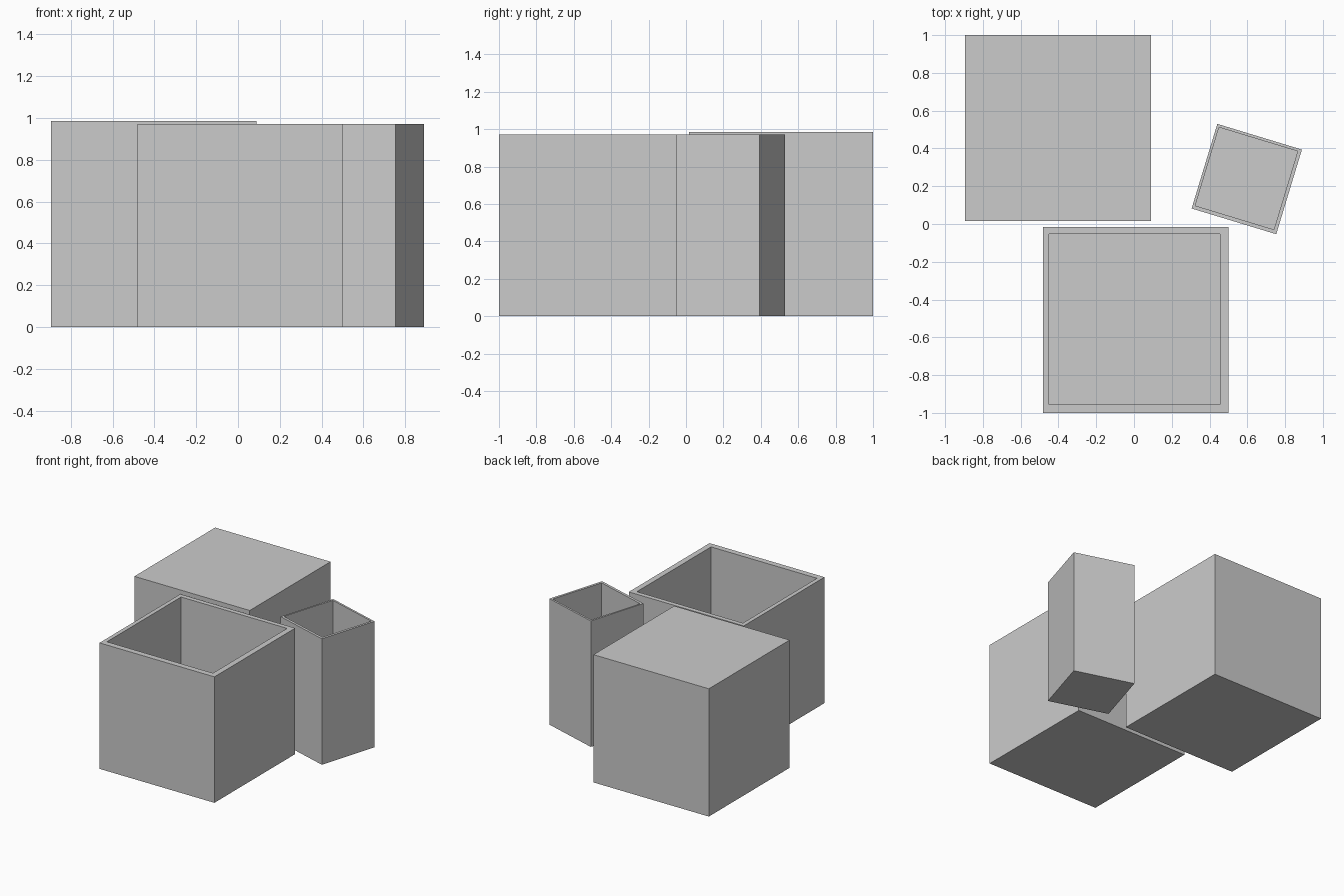
import bpy, bmesh, math
from mathutils import Matrix, Vector

if "Cube" in bpy.data.objects:
    bpy.data.objects.remove(bpy.data.objects["Cube"])


def make_box(name, center, size, angle=0.0, walls=None, floor=0.04):
    """Box standing on z = 0; walls = (left, right, front, back) hollows it from the top."""
    bm = bmesh.new()
    sx, sy, sz = size
    bmesh.ops.create_cube(bm, size=1.0, matrix=Matrix.Translation((0, 0, sz / 2))
                          @ Matrix.Diagonal((sx, sy, sz, 1)))
    if walls:
        left, right, front, back = walls
        bm.normal_update()
        top = max(bm.faces, key=lambda f: f.calc_center_median().z)
        # rim
        bmesh.ops.inset_region(bm, faces=[top], thickness=0.01)
        for v in top.verts:
            v.co.x = -sx / 2 + left if v.co.x < 0 else sx / 2 - right
            v.co.y = -sy / 2 + front if v.co.y < 0 else sy / 2 - back
        # cavity
        result = bmesh.ops.extrude_discrete_faces(bm, faces=[top])
        bmesh.ops.translate(bm, verts=result["faces"][0].verts[:],
                            vec=Vector((0, 0, floor - sz)))
    bmesh.ops.recalc_face_normals(bm, faces=bm.faces[:])
    mesh = bpy.data.meshes.new(name)
    bm.to_mesh(mesh)
    bm.free()
    obj = bpy.data.objects.new(name, mesh)
    obj.location = (center[0], center[1], 0)
    obj.rotation_euler.z = math.radians(angle)
    bpy.context.collection.objects.link(obj)
    return obj


# closed block at the back left
make_box("closed_box", (-0.403, 0.508), (0.984, 0.984, 0.985))
# wide open container at the front
make_box("open_box", (0.009, -0.508), (0.98, 0.984, 0.971),
         walls=(0.032, 0.044, 0.045, 0.036))
# narrow open container, turned
make_box("narrow_open_box", (0.597, 0.238), (0.468, 0.468, 0.971), angle=-16.9,
         walls=(0.014, 0.019, 0.02, 0.015))
